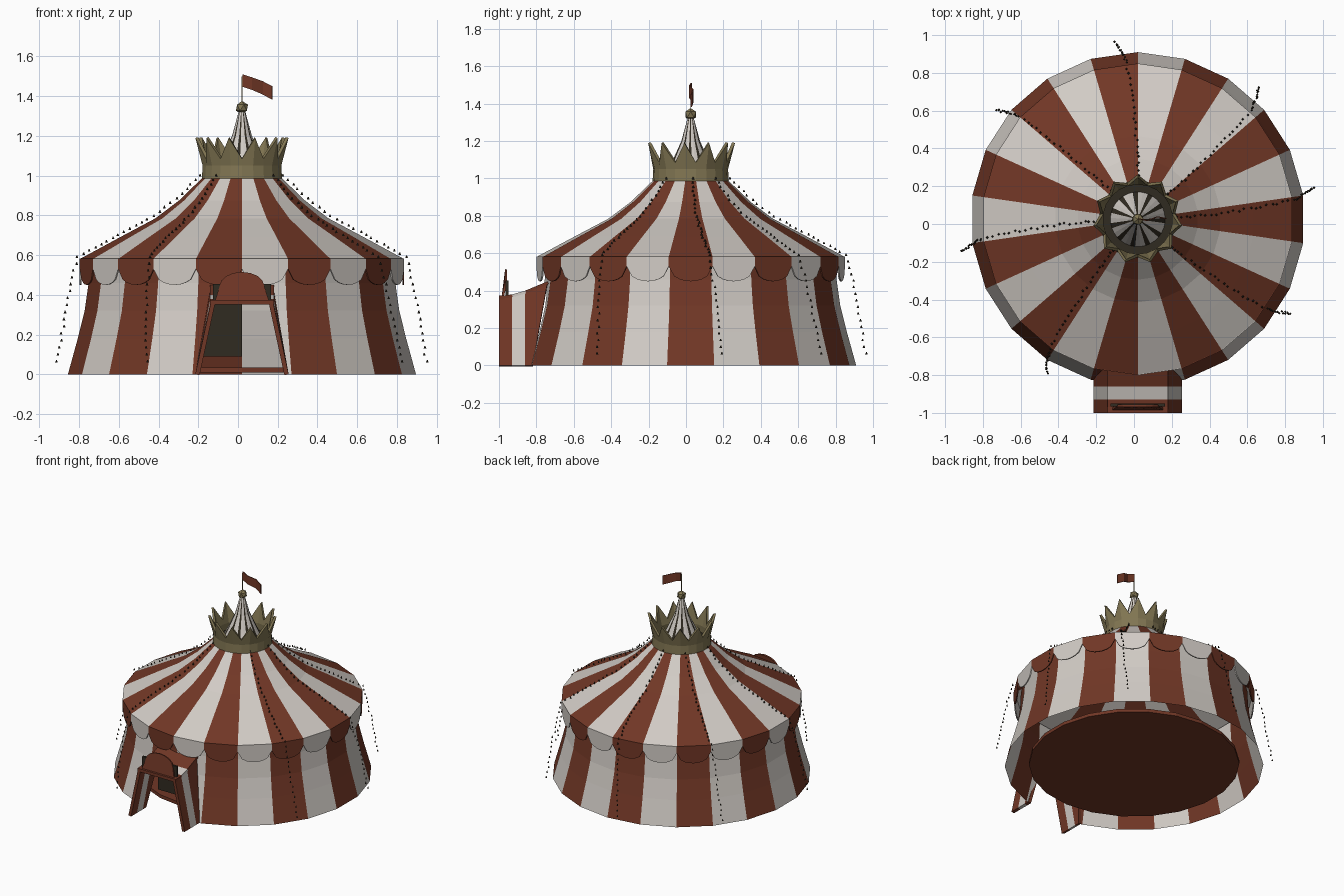
import bpy, bmesh, math, random
from mathutils import Vector

if "Cube" in bpy.data.objects:
    bpy.data.objects.remove(bpy.data.objects["Cube"])

CX, CY, N = 0.02, 0.025, 22
STEP = 2 * math.pi / N
random.seed(4)


def material(name, rgb):
    m = bpy.data.materials.new(name)
    m.use_nodes = True
    col = (*rgb, 1)
    m.diffuse_color = col
    bsdf = m.node_tree.nodes["Principled BSDF"]
    bsdf.inputs["Base Color"].default_value = col
    bsdf.inputs["Roughness"].default_value = 0.9
    return m


WHITE, RED, GOLD, DARK = range(4)
MATS = [material("canvas white", (0.64, 0.60, 0.56)),
        material("canvas red", (0.165, 0.038, 0.019)),
        material("old gold", (0.22, 0.18, 0.085)),
        material("shadow brown", (0.03, 0.024, 0.015))]


def finish(name, bm, thickness=0):
    bm.normal_update()
    mesh = bpy.data.meshes.new(name)
    bm.to_mesh(mesh)
    bm.free()
    for m in MATS:
        mesh.materials.append(m)
    ob = bpy.data.objects.new(name, mesh)
    bpy.context.collection.objects.link(ob)
    if thickness:
        mod = ob.modifiers.new("Thickness", "SOLIDIFY")
        mod.thickness = thickness
    return ob


def polar(r, a, z):
    return Vector((CX + r * math.cos(a), CY + r * math.sin(a), z))


def lathe(profile, n, colour):
    """Rings from (radius, height) pairs; colour(k) picks each panel's material."""
    bm = bmesh.new()
    rings = [[bm.verts.new(polar(r, math.pi / 2 - k * 2 * math.pi / n, z)) for k in range(n)]
             for r, z in profile]
    for low, high in zip(rings, rings[1:]):
        for k in range(n):
            j = (k + 1) % n
            f = bm.faces.new((low[j], low[k], high[k], high[j]))
            f.material_index = colour(k)
    return bm, rings


def sheet(bm, points, mat):
    f = bm.faces.new([bm.verts.new(p) for p in points])
    f.material_index = mat
    return f


def box(name, lo, hi, mat):
    bm = bmesh.new()
    bmesh.ops.create_cube(bm, size=1)
    for v in bm.verts:
        v.co = Vector([(a + b) / 2 + c * (b - a) for a, b, c in zip(lo, hi, v.co)])
    for f in bm.faces:
        f.material_index = mat
    return finish(name, bm)


def stripe(k):
    return k % 2


# Flared wall with a leaning doorway cut into the two front panels
bm, _ = lathe([(0.885, 0), (0.835, 0.18), (0.80, 0.32), (0.78, 0.46), (0.775, 0.58)], N, stripe)
for point, normal in (((CX + 0.225, 0, 0), (0.38, 0, 0.08)),
                      ((CX - 0.225, 0, 0), (-0.38, 0, 0.08)),
                      ((0, 0, 0.39), (0, 0, 1))):
    front = [f for f in bm.faces if f.calc_center_median().y < -0.6
             and abs(f.calc_center_median().x - CX) < 0.26]
    geom = set(front)
    for f in front:
        geom.update(f.edges)
        geom.update(f.verts)
    bmesh.ops.bisect_plane(bm, geom=list(geom), plane_co=point, plane_no=normal)
opening = []
for f in bm.faces:
    c = f.calc_center_median()
    if c.y < -0.6 and c.z < 0.39 and abs(c.x - CX) < 0.225 - c.z * 0.21:
        opening.append(f)
bmesh.ops.delete(bm, geom=opening, context="FACES")
finish("tent_wall", bm)

# Swept roof
ROOF = [(0.825, 0.58), (0.62, 0.69), (0.44, 0.785), (0.32, 0.875), (0.2, 0.99)]
bm, _ = lathe(ROOF, N, stripe)
finish("tent_roof", bm)

# Scalloped valance below the eaves
bm = bmesh.new()
M = 8
for k in range(N):
    a, b = (polar(0.825, math.pi / 2 - i * STEP, 0.582) for i in (k, k + 1))
    pts = [a, b]
    for i in range(M + 1):
        t = 1 - i / M
        p = a.lerp(b, t)
        p.z = 0.53 - 0.08 * math.sqrt(max(0, 1 - (2 * t - 1) ** 2))
        pts.append(p)
    sheet(bm, pts, stripe(k))
finish("valance", bm, 0.008)

# Floor slab
bm, rings = lathe([(0.72, 0.01), (0.72, 0.035)], N, lambda k: RED)
for ring in rings:
    bm.faces.new(ring).material_index = RED
bmesh.ops.recalc_face_normals(bm, faces=bm.faces[:])
finish("floor", bm)

# Crown with eleven outward points
bm, rings = lathe([(0.205, 0.965), (0.2, 1.05), (0.2, 1.085)], N, lambda k: GOLD)
for k, v in enumerate(rings[-1]):
    if k % 2 == 0:
        v.co = polar(0.237, math.pi / 2 - k * STEP, 1.19)
finish("crown", bm, 0.016)

# Dark deck inside the crown
bm, rings = lathe([(0.2, 0.985), (0.19, 1.0)], N, lambda k: DARK)
bm.faces.new(rings[-1][::-1]).material_index = DARK
finish("crown_deck", bm)

# Petal striped spire
bm, _ = lathe([(0.15, 0.99), (0.1, 1.09), (0.05, 1.2), (0.012, 1.34)], 33,
              lambda k: DARK if k % 3 == 2 else WHITE)
finish("spire", bm)

# Finial ball and pole
bm = bmesh.new()
bmesh.ops.create_icosphere(bm, subdivisions=1, radius=0.034)
for v in bm.verts:
    v.co += Vector((CX, CY, 1.342))
for f in bm.faces:
    f.material_index = GOLD
finish("finial", bm)
box("flag_pole", (CX - 0.002, CY - 0.002, 1.36), (CX + 0.002, CY + 0.002, 1.5), GOLD)

# Waving flag
bm = bmesh.new()
cols = []
for x, top, bottom, y in ((0.022, 1.51, 1.448, 0), (0.07, 1.495, 1.432, -0.01),
                          (0.125, 1.475, 1.408, 0.01), (0.172, 1.45, 1.382, 0)):
    cols.append([bm.verts.new((x, CY + y, z)) for z in (bottom, top)])
for p, q in zip(cols, cols[1:]):
    bm.faces.new((p[0], q[0], q[1], p[1])).material_index = RED
finish("flag", bm, 0.006)

# Striped porch: two leaning sides and a sloping top, in bands from front to back
bands = [(-1.0, 0.37), (-0.93, 0.38), (-0.86, 0.4), (-0.74, 0.45)]
for side, label in ((1, "left"), (-1, "right")):
    bm = bmesh.new()
    for i, ((y0, z0), (y1, z1)) in enumerate(zip(bands, bands[1:])):
        foot = max(y0, y1) if i < 2 else -0.82
        quad = [(CX + side * 0.235, y0, 0), (CX + side * 0.235, foot, 0),
                (CX + side * 0.155, y1, z1), (CX + side * 0.155, y0, z0)]
        sheet(bm, quad if side > 0 else quad[::-1], WHITE if i == 1 else RED)
    bmesh.ops.remove_doubles(bm, verts=bm.verts[:], dist=0.0001)
    finish("porch_side_" + label, bm, 0.022)
bm = bmesh.new()
for i, ((y0, z0), (y1, z1)) in enumerate(zip(bands, bands[1:])):
    sheet(bm, [(CX - 0.16, y0, z0), (CX + 0.16, y0, z0), (CX + 0.16, y1, z1),
               (CX - 0.16, y1, z1)], WHITE if i == 1 else RED)
bmesh.ops.remove_doubles(bm, verts=bm.verts[:], dist=0.0001)
finish("porch_top", bm, 0.015)
box("lintel", (CX - 0.16, -1.0, 0.352), (CX + 0.16, -0.97, 0.375), RED)

# Arched sign board over a dark backing
box("sign_backing", (CX - 0.145, -0.965, 0.37), (CX + 0.145, -0.95, 0.455), DARK)
bm = bmesh.new()
pts = [(CX - 0.135, -0.985, 0.372), (CX + 0.135, -0.985, 0.372)]
for i in range(9):
    a = math.pi * i / 8
    pts.append((CX + 0.112 * math.cos(a), -0.968, 0.445 + 0.07 * math.sin(a)))
sheet(bm, pts, RED)
finish("sign_board", bm, 0.012)

# Dark curtain drawn over one half of the doorway
box("door_curtain", (CX - 0.2, -0.7, 0.09), (CX, -0.69, 0.4), DARK)

# Strings of tiny lamps running down the roof and wall to the ground
path = [(r + 0.008, z + 0.012) for r, z in reversed(ROOF)] + [(0.88, 0.42), (0.95, 0.03)]
bm = bmesh.new()
for degrees in (182, 134, 89, 39, 2, -40, 231):
    total = 0
    for (r0, z0), (r1, z1) in zip(path, path[1:]):
        count = max(2, round(math.hypot(r1 - r0, z1 - z0) / 0.035))
        for i in range(count):
            t = i / count
            total += 1
            a = math.radians(degrees + total * 0.22)
            centre = polar(r0 + (r1 - r0) * t, a, z0 + (z1 - z0) * t)
            made = bmesh.ops.create_cone(bm, cap_ends=True, segments=4, radius1=0.007,
                                         radius2=0.002, depth=0.013)
            jitter = Vector((random.uniform(-1, 1), random.uniform(-1, 1), 0)) * 0.006
            for v in made["verts"]:
                v.co += centre + jitter
for f in bm.faces:
    f.material_index = DARK
finish("lamp_strings", bm)
